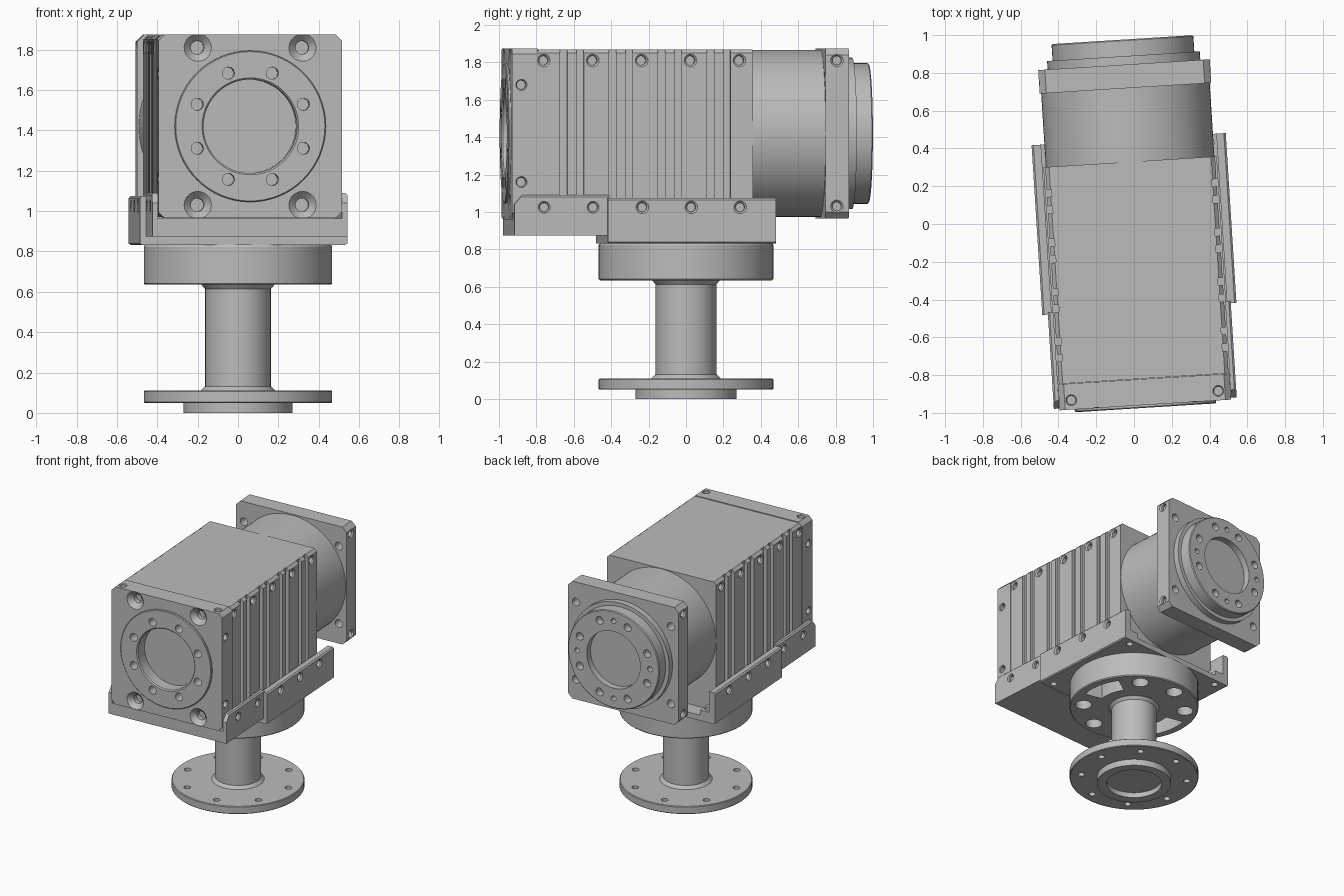
import bpy, bmesh
from math import cos, sin, pi, radians
from mathutils import Vector, Matrix

cube = bpy.data.objects.get("Cube")
if cube:
    bpy.data.objects.remove(cube)

grey = bpy.data.materials.new("machined_grey")
grey.use_nodes = True
grey.diffuse_color = (0.5, 0.5, 0.5, 1)
grey.node_tree.nodes["Principled BSDF"].inputs["Base Color"].default_value = (0.5, 0.5, 0.5, 1)

X, Y, Z = Vector((1, 0, 0)), Vector((0, 1, 0)), Vector((0, 0, 1))
TURN = radians(3.6)      # the head is swivelled slightly on its column
AXIS = 1.42              # height of the barrel axis
HALF = 0.455             # half width of the square end plates


def lathe(bm, profile, loc=(0, 0, 0), direction=Z, n=64):
    """Revolve (radius, height) points around a direction, capped at both ends."""
    m = Matrix.Translation(loc) @ direction.to_track_quat('Z', 'Y').to_matrix().to_4x4()
    rings = [[bm.verts.new(m @ Vector((r * cos(2 * pi * i / n), r * sin(2 * pi * i / n), h)))
              for i in range(n)] for r, h in profile]
    for a, b in zip(rings, rings[1:]):
        for i in range(n):
            j = (i + 1) % n
            bm.faces.new((a[i], a[j], b[j], b[i]))
    bm.faces.new(rings[0])
    bm.faces.new(rings[-1])


def prism(bm, pts, lo, hi, axis):
    """Extrude a 2D outline: axis y uses (x, z) points, axis z uses (x, y)."""
    def place(p, h):
        return (p[0], h, p[1]) if axis == 'y' else (p[0], p[1], h)
    ends = [[bm.verts.new(place(p, h)) for p in pts] for h in (lo, hi)]
    for i in range(len(pts)):
        j = (i + 1) % len(pts)
        bm.faces.new((ends[0][i], ends[0][j], ends[1][j], ends[1][i]))
    for e in ends:
        bm.faces.new(e)


def box(bm, x0, x1, y0, y1, z0, z1):
    prism(bm, [(x0, y0), (x1, y0), (x1, y1), (x0, y1)], z0, z1, 'z')


def octagon(w, c):
    """Square of half width w with corners cut by c, centred on the barrel axis."""
    k = w - c
    return [(x, AXIS + z) for x, z in ((-k, -w), (k, -w), (w, -k), (w, k),
                                       (k, w), (-k, w), (-w, k), (-w, -k))]


def hole(bm, loc, direction, r=0.03, depth=0.06, rim=0.0):
    """Cutter for a blind hole entering at loc, optionally countersunk."""
    out = r + rim
    profile = [(r, -depth), (r, -rim), (out, 0), (out, 0.02)] if rim else [(r, -depth), (r, 0.02)]
    lathe(bm, profile, loc, direction, 20)


def bolt_ring(bm, loc, direction, radius, count, start, r, depth):
    m = Matrix.Translation(loc) @ direction.to_track_quat('Z', 'Y').to_matrix().to_4x4()
    for i in range(count):
        a = radians(start) + 2 * pi * i / count
        hole(bm, m @ Vector((radius * cos(a), radius * sin(a), 0)), direction, r, depth)


def to_object(name, bm):
    bmesh.ops.recalc_face_normals(bm, faces=bm.faces)
    mesh = bpy.data.meshes.new(name)
    bm.to_mesh(mesh)
    bm.free()
    obj = bpy.data.objects.new(name, mesh)
    bpy.context.collection.objects.link(obj)
    return obj


def finish(name, bm, cutter=None, turned=True):
    """Make the part, cut its holes, then shade and place it."""
    obj = to_object(name, bm)
    obj.data.materials.append(grey)
    bpy.ops.object.select_all(action='DESELECT')
    bpy.context.view_layer.objects.active = obj
    obj.select_set(True)
    if cutter:
        tool = to_object(name + "_cutter", cutter)
        tool.hide_render = True
        mod = obj.modifiers.new("holes", 'BOOLEAN')
        mod.operation, mod.solver, mod.object = 'DIFFERENCE', 'EXACT', tool
        bpy.ops.object.modifier_apply(modifier=mod.name)
        bpy.data.objects.remove(tool)
    bpy.ops.object.shade_smooth_by_angle(angle=radians(30))
    if turned:
        obj.rotation_euler.z = TURN
    return obj


new = bmesh.new
SIDES = (-1, 1)
bolts = [-0.79 + 0.262 * i for i in range(5)]     # bolt spacing along the head

# Foot, base flange and column in one turned part
bm, cut = new(), new()
lathe(bm, [(0.27, 0), (0.27, 0.05), (0.462, 0.05), (0.467, 0.055), (0.467, 0.105),
           (0.462, 0.11), (0.185, 0.11), (0.163, 0.132), (0.163, 0.613), (0.185, 0.64)])
lathe(cut, [(0.2, -0.02), (0.2, 0.04)])
bolt_ring(cut, (0, 0, 0.11), Z, 0.385, 8, 12, 0.024, 0.1)
finish("base_flange_and_column", bm, cut, False)

# Slewing disc with large holes and two curved pockets underneath
bm, cut = new(), new()
lathe(bm, [(0.46, 0.635), (0.467, 0.642), (0.467, 0.823), (0.46, 0.835)])
for i in range(8):
    a = radians(12 + 45 * i)
    if i % 4:
        hole(cut, (0.37 * cos(a), 0.37 * sin(a), 0.635), -Z, 0.06, 0.12)
    else:
        arc = [a + radians(d) for d in (-22, -11, 0, 11, 22)]
        pocket = [(0.41 * cos(t), 0.41 * sin(t)) for t in arc]
        pocket += [(0.27 * cos(t), 0.27 * sin(t)) for t in reversed(arc)]
        prism(cut, pocket, 0.6, 0.76, 'z')
finish("slewing_disc", bm, cut, False)

# Mount plate with side walls
bm, cut = new(), new()
w, t, s = 0.515, 0.465, 0.39
prism(bm, [(-w, 0.84), (-w + 0.01, 0.833), (w - 0.01, 0.833), (w, 0.84), (w, 1.065), (w - 0.01, 1.075),
           (t, 1.075), (t, 0.915), (s, 0.915), (s, 0.875), (-s, 0.875), (-s, 0.915),
           (-t, 0.915), (-t, 1.075), (-w + 0.01, 1.075), (-w, 1.065)], -0.45, 0.45, 'y')
for side in SIDES:
    for v in bolts[2:]:
        hole(cut, (side * w, v, 1.025), X * side, 0.024, 0.04, 0.01)
    for v in (-0.4, 0.4):
        hole(cut, (side * 0.425, v, 0.915), Z, 0.024, 0.12)
finish("mount_plate", bm, cut)

# Front tray with lower side rails
bm, cut = new(), new()
w, t = 0.485, 0.456
prism(bm, [(-w, 0.875), (w, 0.875), (w, 1.08), (w - 0.01, 1.09), (t, 1.09), (t, 0.964),
           (-t, 0.964), (-t, 1.09), (-w + 0.01, 1.09), (-w, 1.08)], -0.95, -0.44, 'y')
for side in SIDES:
    for v in bolts[:2]:
        hole(cut, (side * w, v, 1.025), X * side, 0.024, 0.026, 0.008)
# cut back the upper front corners of the rails
prism_pts = [(-0.97, 1.04), (-0.95, 1.04), (-0.9, 1.1), (-0.97, 1.1)]
lo, hi = [[cut.verts.new((x, y, z)) for y, z in prism_pts] for x in (-0.6, 0.6)]
for i in range(4):
    j = (i + 1) % 4
    cut.faces.new((lo[i], lo[j], hi[j], hi[i]))
cut.faces.new(lo)
cut.faces.new(hi)
finish("front_tray", bm, cut)

bm = new()
box(bm, -0.46, 0.46, -0.45, 0.33, 0.87, 0.97)
finish("tray_floor", bm)

# Ribbed body: paired grooves on both sides, bolts between the pairs
bm, cut = new(), new()
prism(bm, octagon(0.45, 0.02), -0.82, 0.33, 'y')
for side in SIDES:
    for v in bolts:
        hole(cut, (side * 0.45, v, AXIS + 0.39), X * side, 0.024, 0.06, 0.01)
    for v in bolts[:4]:
        for offset in (0.088, 0.176):
            x0, x1 = sorted((side * 0.425, side * 0.5))
            box(cut, x0, x1, v + offset, v + offset + 0.038, 0.9, 1.95)
finish("ribbed_body", bm, cut)

# Square front plate with raised ring, bore and bolt holes
bm, cut = new(), new()
prism(bm, octagon(HALF, 0.03), -0.96, -0.822, 'y')
centre = Vector((0, -0.96, AXIS))
lathe(cut, [(0.232, -0.08), (0.232, 0.05)], centre, -Y)
bolt_ring(cut, centre, -Y, 0.285, 8, 22.5, 0.03, 0.06)
for a in SIDES:
    for b in SIDES:
        hole(cut, (a * 0.26, -0.96, AXIS + b * 0.39), -Y, 0.033, 0.07, 0.035)
        hole(cut, (a * HALF, -0.91, AXIS + b * 0.26), X * a, 0.024, 0.05, 0.006)
    hole(cut, (a * 0.39, -0.91, AXIS + HALF), Z, 0.024, 0.03, 0.005)
finish("front_plate", bm, cut)

bm, cut = new(), new()
lathe(bm, [(0.375, -0.01), (0.375, 0.01), (0.37, 0.015)], centre, -Y)
lathe(cut, [(0.232, -0.03), (0.232, 0.007), (0.25, 0.025)], centre, -Y)
bolt_ring(cut, centre - Y * 0.015, -Y, 0.285, 8, 22.5, 0.03, 0.06)
finish("front_ring", bm, cut)

# Rear barrel
bm = new()
lathe(bm, [(0.447, 0.32), (0.447, 0.725)], (0, 0, AXIS), Y, 96)
finish("rear_barrel", bm)

# Square rear plate with corner and edge bolts
bm, cut = new(), new()
prism(bm, octagon(HALF, 0.035), 0.72, 0.845, 'y')
for a in SIDES:
    for b in SIDES:
        hole(cut, (a * 0.39, 0.845, AXIS + b * 0.3), Y, 0.03, 0.2)
        hole(cut, (a * HALF, 0.78, AXIS + b * 0.39), X * a, 0.024, 0.03, 0.01)
finish("rear_plate", bm, cut)

# Stepped rear output ring with recess and bolt circle
bm, cut = new(), new()
lathe(bm, [(0.405, 0.83), (0.405, 0.89), (0.376, 0.89), (0.376, 0.972), (0.37, 0.978)],
      (0, 0, AXIS), Y)
face = Vector((0, 0.978, AXIS))
lathe(cut, [(0.22, -0.05), (0.22, 0.05)], face, Y)
bolt_ring(cut, face, Y, 0.3, 8, 22.5, 0.03, 0.06)
bolt_ring(cut, face, Y, 0.3, 4, 0, 0.02, 0.06)
finish("rear_output_ring", bm, cut)
